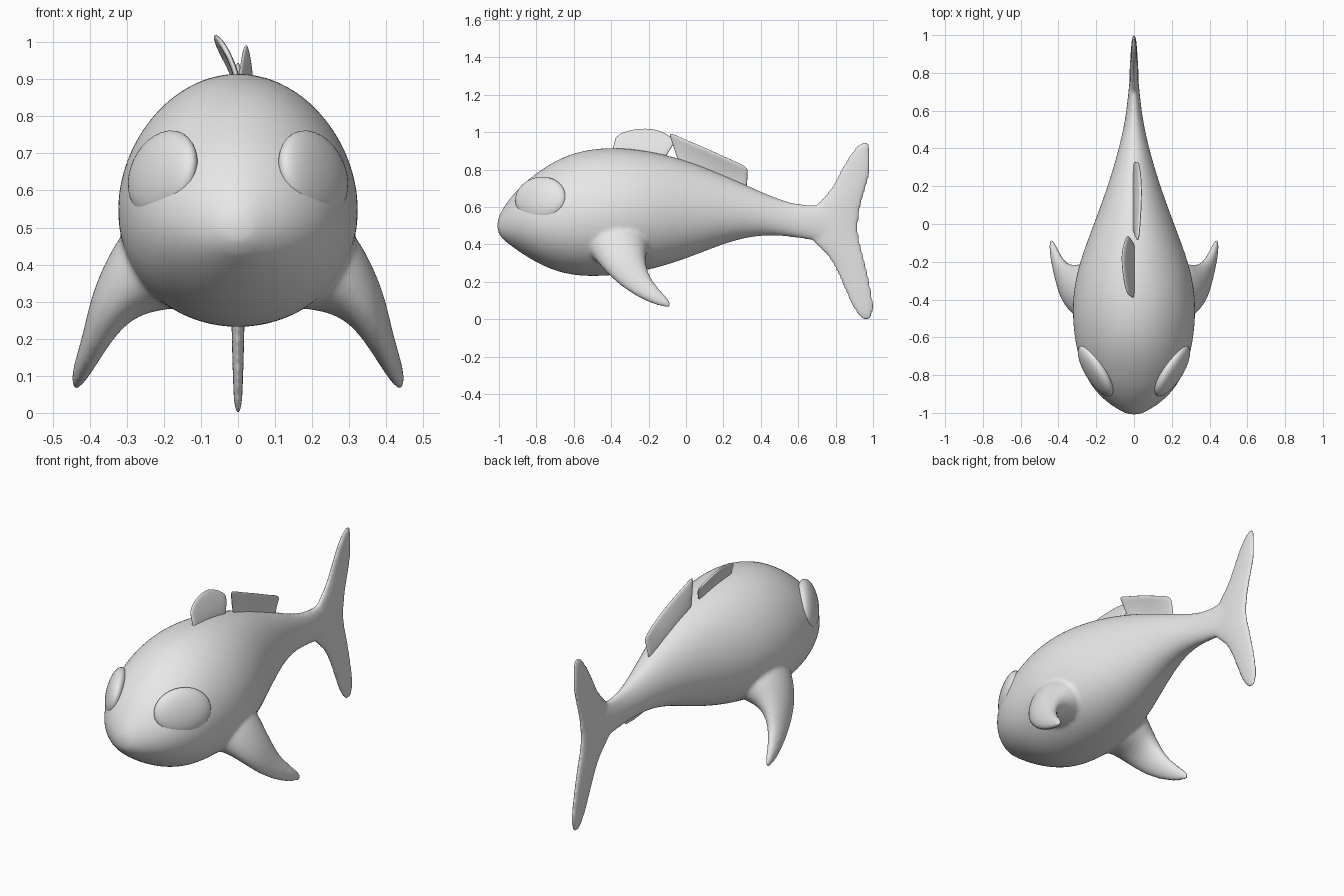
import bpy, bmesh, math
from mathutils import Vector, Matrix

cube = bpy.data.objects.get("Cube")
if cube:
    bpy.data.objects.remove(cube)

grey = bpy.data.materials.new("plain_grey")
grey.use_nodes = True
grey.diffuse_color = (0.8, 0.8, 0.8, 1)
grey.node_tree.nodes["Principled BSDF"].inputs["Base Color"].default_value = (0.8, 0.8, 0.8, 1)


def make_object(name, bm):
    """Turn a bmesh into a smooth grey object."""
    bmesh.ops.recalc_face_normals(bm, faces=bm.faces[:])
    for f in bm.faces:
        f.smooth = True
    mesh = bpy.data.meshes.new(name)
    bm.to_mesh(mesh)
    bm.free()
    mesh.materials.append(grey)
    obj = bpy.data.objects.new(name, mesh)
    bpy.context.collection.objects.link(obj)
    return obj


def loft(bm, rings, sides=20, egg=0):
    """Skin oval rings (centre, two half-axis vectors); egg narrows the upper half."""
    angles = [2 * math.pi * i / sides for i in range(sides)]
    loops = []
    for c, a, b in rings:
        loops.append([bm.verts.new(c + a * math.cos(t) * (1 - egg * math.sin(t)) + b * math.sin(t))
                      for t in angles])
    for low, high in zip(loops, loops[1:]):
        for i in range(sides):
            j = (i + 1) % sides
            bm.faces.new((low[i], low[j], high[j], high[i]))
    bm.faces.new(loops[0])
    bm.faces.new(loops[-1])


# Trunk: y, bottom, top, half width
trunk = [
    (-1.01, .47, .53, .03), (-.988, .435, .58, .075), (-.945, .398, .645, .145),
    (-.88, .35, .72, .212), (-.8, .3, .785, .262), (-.7, .253, .853, .3),
    (-.58, .225, .903, .322), (-.42, .225, .927, .334), (-.22, .25, .911, .302),
    (0, .318, .857, .214), (.2, .403, .774, .141), (.36, .445, .703, .092),
    (.5, .447, .641, .057), (.62, .43, .611, .038), (.74, .41, .62, .026),
    (.84, .43, .6, .018),
]
body = bmesh.new()
loft(body, [(Vector((0, y, (lo + hi) / 2)), Vector((w, 0, 0)), Vector((0, 0, (hi - lo) / 2)))
            for y, lo, hi, w in trunk], egg=.08)

# Tail fin: z, front y, back y, half thickness
tail = [
    (.955, .942, .975, .009), (.9, .882, .992, .013), (.8, .825, .99, .016),
    (.73, .79, .975, .018), (.67, .752, .955, .02), (.61, .68, .938, .023),
    (.5, .64, .92, .024), (.42, .66, .93, .023), (.37, .728, .945, .021),
    (.31, .777, .96, .02), (.25, .806, .975, .018), (.15, .85, .995, .016),
    (.06, .888, 1.012, .013), (-.01, .94, .99, .009),
]
loft(body, [(Vector((0, (f + b) / 2, z)), Vector((t, 0, 0)), Vector((0, (b - f) / 2, 0)))
            for z, f, b, t in tail])

# Side fins: x, front edge y z, back edge y z, half thickness
side_fin = [
    (.18, -.57, .43, -.17, .41, .16), (.278, -.51, .37, -.215, .355, .106),
    (.345, -.45, .275, -.215, .295, .062), (.382, -.36, .182, -.19, .22, .038),
    (.418, -.23, .098, -.13, .148, .027), (.442, -.09, .05, -.065, .082, .013),
]
for side in (1, -1):
    centres = [Vector((x * side, (fy + by) / 2, (fz + bz) / 2)) for x, fy, fz, by, bz, t in side_fin]
    rings = []
    for i, (x, fy, fz, by, bz, t) in enumerate(side_fin):
        along = centres[min(i + 1, len(centres) - 1)] - centres[max(i - 1, 0)]
        chord = Vector((0, by - fy, bz - fz)) / 2
        rings.append((centres[i], chord, along.cross(chord).normalized() * t))
    loft(body, rings)

# Lower lip
bmesh.ops.create_uvsphere(body, u_segments=16, v_segments=10, radius=1,
                          matrix=Matrix.Translation((0, -.955, .44)) @ Matrix.Diagonal((.065, .03, .022, 1)))

# Blend trunk, fins and lip into a single skin
body_obj = make_object("body", body)
body_obj.modifiers.new("round", 'SUBSURF').levels = 2
body_obj.modifiers["round"].render_levels = 2
blend = body_obj.modifiers.new("blend", 'REMESH')
blend.mode = 'VOXEL'
blend.voxel_size = .011
blend.use_smooth_shade = True
relax = body_obj.modifiers.new("relax", 'SMOOTH')
relax.factor = .5
relax.iterations = 10

# Eyes: flattened balls set into the head
for side, name in ((1, "left_eye"), (-1, "right_eye")):
    normal = Vector((.83, -.5, .25)).normalized()
    across = Vector((-.5, -.83, .05))
    across = (across - normal * across.dot(normal)).normalized()
    up = normal.cross(across)
    turn = Matrix((across, up, normal)).transposed().to_4x4()
    place = Matrix.Translation((.203, -.778, .645)) @ turn @ Matrix.Diagonal((.155, .12, .05, 1))
    eye = bmesh.new()
    bmesh.ops.create_uvsphere(eye, u_segments=32, v_segments=20, radius=1,
                              matrix=Matrix.Diagonal((side, 1, 1, 1)) @ place)
    make_object(name, eye)


def back_fin(name, columns, rows=4):
    """Thin leaning sheet; columns give base y z, top y z and sideways lean."""
    bm = bmesh.new()
    grid = []
    for y0, z0, y1, z1, lean in columns:
        steps = [r / rows for r in range(rows + 1)]
        grid.append([bm.verts.new((lean * t ** 1.5, y0 + (y1 - y0) * t, z0 + (z1 - z0) * t))
                     for t in steps])
    for a, b in zip(grid, grid[1:]):
        for r in range(rows):
            bm.faces.new((a[r], b[r], b[r + 1], a[r + 1]))
    obj = make_object(name, bm)
    thick = obj.modifiers.new("thickness", 'SOLIDIFY')
    thick.thickness = .016
    thick.offset = 0
    rounding = obj.modifiers.new("round", 'SUBSURF')
    rounding.levels = rounding.render_levels = 2


back_fin("front_back_fin", [
    (-.4, .885, -.378, .975, -.03), (-.33, .885, -.325, 1.01, -.05), (-.25, .88, -.21, 1.025, -.066),
    (-.17, .87, -.13, 1.01, -.064), (-.115, .855, -.05, .955, -.035)])
back_fin("rear_back_fin", [
    (-.04, .835, -.098, 1.008, .022), (.01, .82, -.02, .968, .03), (.1, .785, .1, .92, .038),
    (.2, .745, .22, .863, .04), (.33, .685, .336, .815, .025)])
